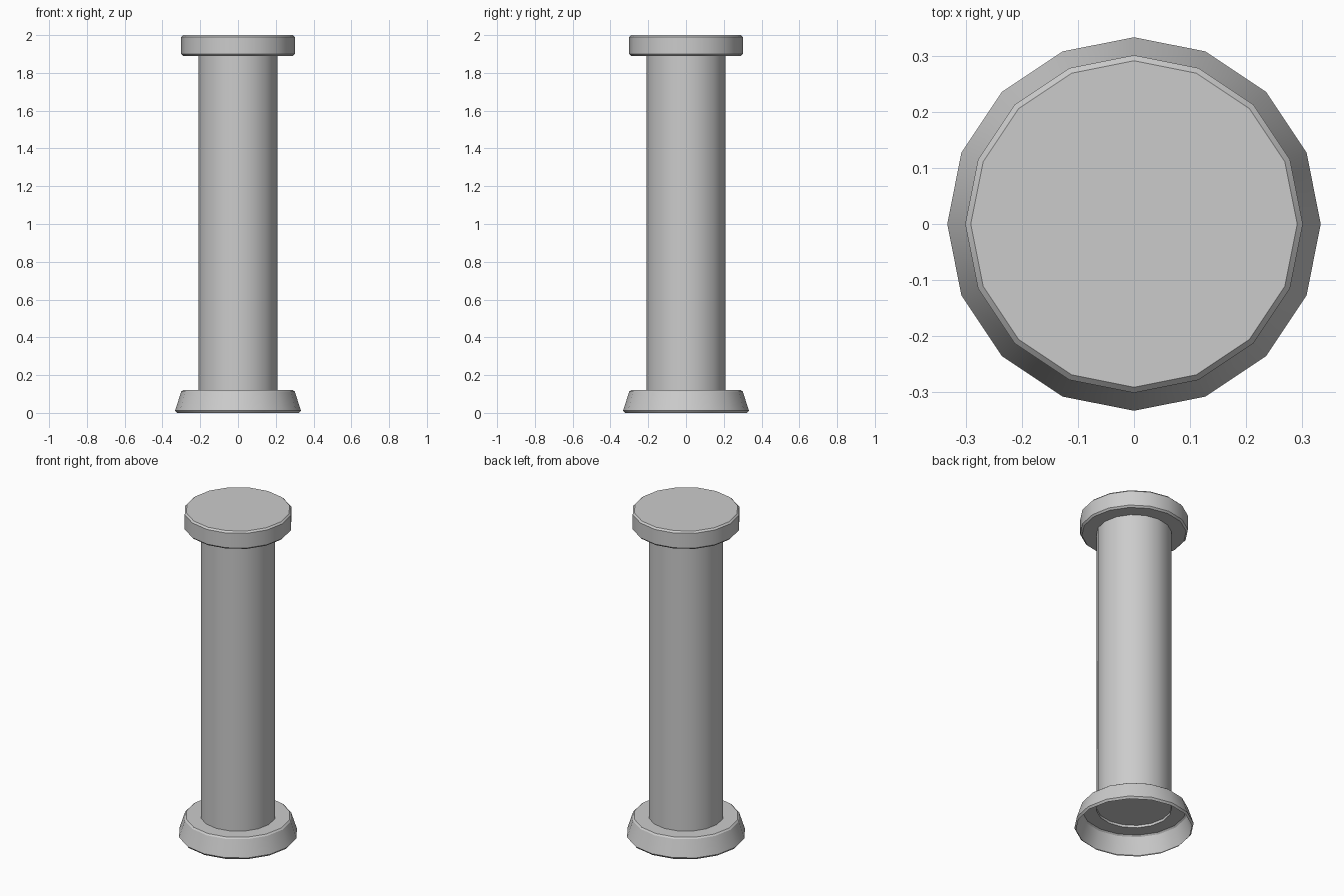
import bpy
from math import cos, sin, pi, radians

if "Cube" in bpy.data.objects:
    bpy.data.objects.remove(bpy.data.objects["Cube"])

SIDES = 16


def lathe(name, profile, cap_start=False, cap_end=False):
    """Revolve an (radius, z) profile listed from bottom to top."""
    verts = [(r * cos(2 * pi * i / SIDES), r * sin(2 * pi * i / SIDES), z)
             for r, z in profile for i in range(SIDES)]
    faces = []
    for k in range(len(profile) - 1):
        a, b = k * SIDES, (k + 1) * SIDES
        for i in range(SIDES):
            j = (i + 1) % SIDES
            faces.append((a + i, a + j, b + j, b + i))
    if cap_start:
        faces.append(tuple(reversed(range(SIDES))))
    if cap_end:
        faces.append(tuple(range(len(verts) - SIDES, len(verts))))
    mesh = bpy.data.meshes.new(name)
    mesh.from_pydata(verts, [], faces)
    obj = bpy.data.objects.new(name, mesh)
    bpy.context.collection.objects.link(obj)
    bpy.context.view_layer.objects.active = obj
    obj.select_set(True)
    bpy.ops.object.shade_smooth_by_angle(angle=radians(30))
    obj.select_set(False)
    return obj


# Flared base: a shell left open underneath
lathe("base", [(0.323, 0.0), (0.333, 0.012), (0.301, 0.112),
               (0.292, 0.12), (0.21, 0.12)])

# Shaft wall, with its closing disc set slightly above the base top
lathe("shaft", [(0.21, 0.12), (0.21, 1.89)])
lathe("shaft_floor", [(0.105, 0.135), (0.21, 0.135)][::-1], cap_end=False)
floor = bpy.data.objects["shaft_floor"]
bpy.data.objects.remove(floor)
lathe("shaft_floor", [(0.21, 0.135)], cap_start=True)

# Capital with chamfered rims
lathe("capital", [(0.21, 1.89), (0.291, 1.89), (0.301, 1.90),
                  (0.301, 1.99), (0.291, 2.0)], cap_end=True)
